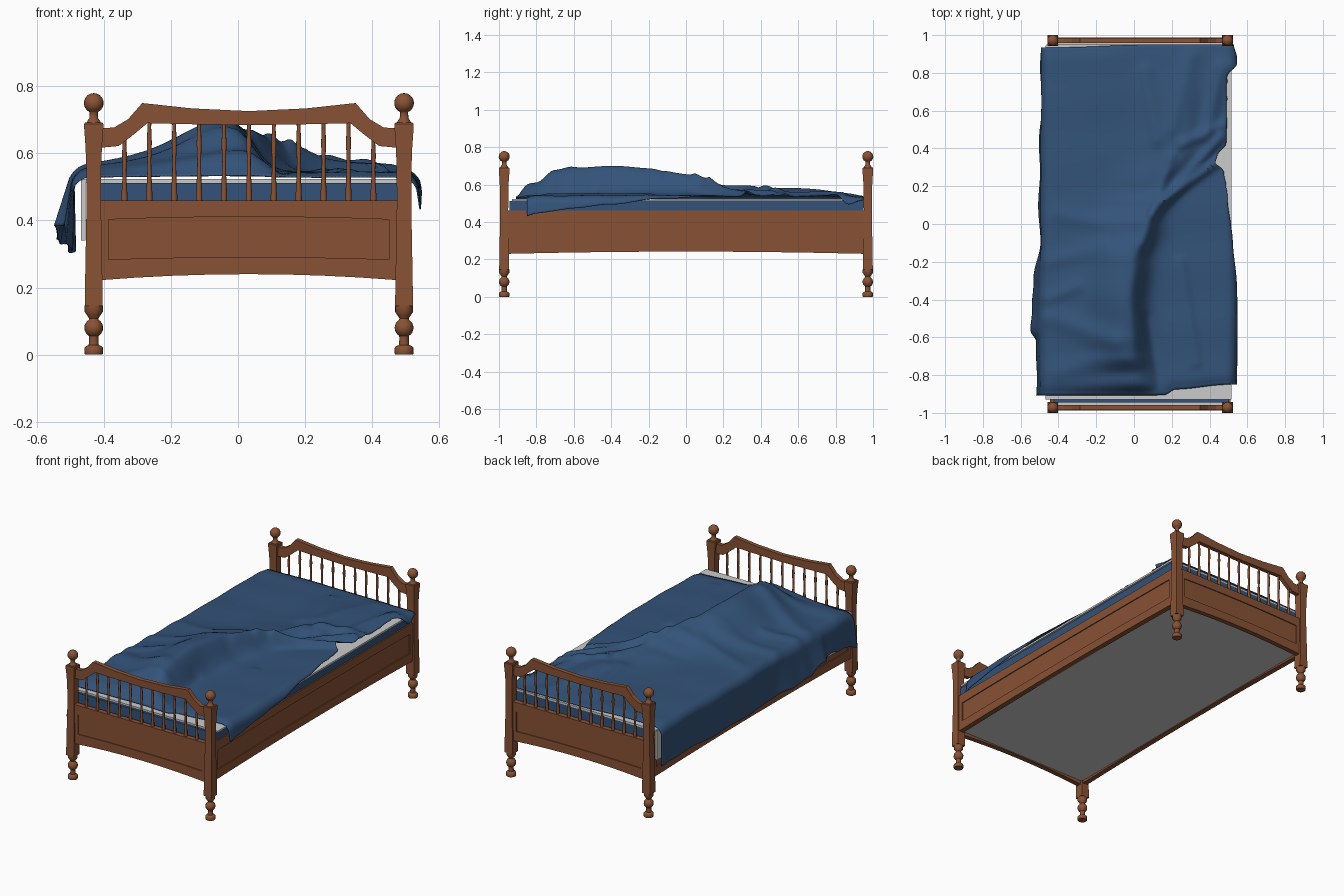
import bpy, bmesh, math

if "Cube" in bpy.data.objects:
    bpy.data.objects.remove(bpy.data.objects["Cube"])

CX = 0.0325          # frame centre in x
HX, HY = 0.4625, 0.972   # post offsets


def mat(name, col):
    m = bpy.data.materials.new(name)
    m.diffuse_color = (*col, 1)
    m.use_nodes = True
    m.node_tree.nodes["Principled BSDF"].inputs["Base Color"].default_value = m.diffuse_color
    return m


WOOD = mat("wood", (0.25, 0.085, 0.035))
BLUE = mat("blue_cloth", (0.033, 0.085, 0.19))


def make(name, verts, faces, material=None, smooth=None):
    me = bpy.data.meshes.new(name)
    me.from_pydata(verts, [], faces)
    bm = bmesh.new()
    bm.from_mesh(me)
    bmesh.ops.recalc_face_normals(bm, faces=bm.faces)
    bm.to_mesh(me)
    bm.free()
    ob = bpy.data.objects.new(name, me)
    bpy.context.collection.objects.link(ob)
    if material:
        me.materials.append(material)
    if smooth:
        bpy.ops.object.select_all(action='DESELECT')
        ob.select_set(True)
        bpy.context.view_layer.objects.active = ob
        bpy.ops.object.shade_smooth_by_angle(angle=math.radians(smooth))
    return ob


def lathe(name, prof, x, y, seg=16, smooth=40):
    # profile of (z, radius); four segments give a square section
    k, off = (math.sqrt(2), math.pi / 4) if seg == 4 else (1, 0)
    v = [(x + r * k * math.cos(off + 2 * math.pi * i / seg),
          y + r * k * math.sin(off + 2 * math.pi * i / seg), z) for z, r in prof for i in range(seg)]
    f = [(j * seg + i, j * seg + (i + 1) % seg, (j + 1) * seg + (i + 1) % seg, (j + 1) * seg + i)
         for j in range(len(prof) - 1) for i in range(seg)]
    f += [tuple(range(seg)), tuple(range(len(v) - seg, len(v)))]
    return make(name, v, f, WOOD, smooth)


def slab(name, lower, upper, centre, thick, along='x', material=WOOD):
    # strip between two edge lines [(pos, z)...], given thickness across
    v = []
    for (a, za), (b, zb) in zip(lower, upper):
        for p, z, s in ((a, za, -1), (b, zb, -1), (b, zb, 1), (a, za, 1)):
            c = centre + s * thick / 2
            v.append((p, c, z) if along == 'x' else (c, p, z))
    n = len(lower)
    f = [(j * 4 + i, j * 4 + (i + 1) % 4, j * 4 + 4 + (i + 1) % 4, j * 4 + 4 + i)
         for j in range(n - 1) for i in range(4)]
    f += [(0, 1, 2, 3), tuple(range(4 * n - 4, 4 * n))]
    return make(name, v, f, material)


def box(name, x0, x1, y0, y1, z0, z1, material=None):
    return slab(name, [(x0, z0), (x1, z0)], [(x0, z1), (x1, z1)], (y0 + y1) / 2, y1 - y0, 'x', material)


def interp(t, pts, soft=True):
    if t <= pts[0][0]:
        return pts[0][1]
    for (a, va), (b, vb) in zip(pts, pts[1:]):
        if t <= b:
            k = (t - a) / (b - a)
            return va + (vb - va) * (k * k * (3 - 2 * k) if soft else k)
    return pts[-1][1]


def ball(zc, r, a0, a1, n=8):
    return [(zc + r * math.sin(math.radians(a0 + (a1 - a0) * i / n)),
             max(0.001, r * math.cos(math.radians(a0 + (a1 - a0) * i / n)))) for i in range(n + 1)]


# posts with turned feet and ball finials
foot = [(0, .026), (.004, .028), (.02, .028), (.025, .024), (.029, .015), (.05, .014)] \
    + ball(.08, .028, -58, 58) + [(.108, .014), (.116, .019), (.128, .027), (.146, .027)]
column = [(.145, .0268), (.23, .0255), (.45, .0215), (.56, .0222), (.62, .0245), (.675, .0285), (.688, .0285), (.692, .025)]
finial = [(.69, .022), (.698, .018), (.705, .013), (.722, .012)] + ball(.75, .0295, -64, 90)
for sx, nx in ((-1, "left"), (1, "right")):
    for sy, ny in ((-1, "front"), (1, "back")):
        x, y = CX + sx * HX, sy * HY
        lathe(f"{ny}_{nx}_foot", foot, x, y)
        lathe(f"{ny}_{nx}_post", column, x, y, 4, 20)
        lathe(f"{ny}_{nx}_finial", finial, x, y)

# end boards: framed panel, spindles and shaped top rail
low = [(-.44, .617), (-.388, .622), (-.345, .655), (-.303, .69), (-.18, .687), (0, .684)]
top = [(-.44, .675), (-.402, .677), (-.36, .702), (-.318, .75), (-.17, .734), (0, .726)]


def mirrored(pts):
    return [(CX + x, z) for x, z in pts] + [(CX - x, z) for x, z in reversed(pts[:-1])]


def arch(half, z_end, z_mid, c=0, n=8):
    return [(c + half * t, z_mid + (z_end - z_mid) * t * t) for t in (2 * i / n - 1 for i in range(n + 1))]


for sy, ny in ((-1, "front"), (1, "back")):
    y = sy * HY
    slab(f"{ny}_top_rail", mirrored(low), mirrored(top), y, .026)
    slab(f"{ny}_panel", arch(.445, .24, .25, CX), arch(.445, .46, .46, CX), y, .018)
    slab(f"{ny}_upper_frame", arch(.445, .402, .411, CX), arch(.445, .46, .46, CX), y, .03)
    slab(f"{ny}_lower_frame", arch(.445, .222, .24, CX), arch(.445, .283, .291, CX), y, .03)
    for s in (-1, 1):
        slab(f"{ny}_panel_stile", [(CX + s * .445, .235), (CX + s * .418, .235)],
             [(CX + s * .445, .45), (CX + s * .418, .45)], y, .03)
    for i in range(11):
        dx = (i - 5) * .0742
        zt = interp(-abs(dx), low, False) + .012
        h = zt - .455
        lathe(f"{ny}_spindle", [(.455 + h * t, r) for t, r in
              ((0, .0095), (.1, .009), (.35, .0062), (.5, .0055), (.72, .0075), (.9, .0055), (1, .0065))], CX + dx, y, 10)

# side rails with framed panels
for sx, nx in ((-1, "left"), (1, "right")):
    x = CX + sx * HX
    slab(f"{nx}_rail_panel", arch(.955, .245, .25), arch(.955, .455, .455), x, .02, 'y')
    slab(f"{nx}_rail_upper", arch(.955, .403, .41), arch(.955, .462, .462), x, .032, 'y')
    slab(f"{nx}_rail_lower", arch(.955, .23, .242), arch(.955, .285, .291), x, .032, 'y')
    for s in (-1, 1):
        slab(f"{nx}_rail_stile", [(s * .955, .235), (s * .92, .235)], [(s * .955, .45), (s * .92, .45)], x, .032, 'y')

# base board, mattress and pale sheet draped over the left side
box("base_board", CX - .455, CX + .455, -.962, .962, .245, .262)
box("mattress", -.425, .503, -.945, .95, .262, .512, BLUE)
box("sheet_top", -.463, .515, -.93, .95, .512, .523)
box("sheet_drop", -.468, -.454, -.93, .945, .34, .521)

# rumpled blanket
CREST_X = [(-.9, .02), (-.6, -.02), (-.4, -.03), (-.2, -.01), (0, .05), (.2, .13), (.4, .26), (.95, .3)]
CREST_H = [(-.92, .04), (-.8, .06), (-.7, .115), (-.6, .135), (-.4, .15), (-.2, .138), (0, .1),
           (.1, .065), (.2, .042), (.5, .035), (.95, .005)]
LEFT_FLARE = [(-.9, .03), (-.62, .03), (-.56, .072), (-.45, .055), (-.3, .035), (-.1, .008), (.3, .01), (.6, 0)]
LEFT_DROP = [(-.9, .23), (-.74, .21), (-.66, .19), (-.58, .20), (-.4, .25), (0, .27), (.5, .27), (.93, .26)]
RIGHT_DROP = [(-.87, .12), (-.6, .09), (-.4, .07), (-.1, .035), (.15, .01), (.28, -.015), (.325, -.06), (.36, -.05),
              (.43, .0), (.78, .0), (.85, .07), (.93, .035)]
# soft folds: x0, y0, x1, y1, height, width
FOLDS = [(.10, .05, .46, .46, .028, .02), (.16, .12, .48, .36, .030, .016), (.05, -.1, .2, .36, .016, .02),
         (.12, .45, .06, .8, .014, .03), (.2, .5, .3, .88, .012, .03), (-.42, -.5, -.1, -.62, .018, .04),
         (-.45, -.2, -.15, -.12, .010, .03), (-.4, -.78, -.05, -.7, .014, .04), (-.4, .05, -.1, -.02, .008, .03),
         (.33, -.75, .25, -.2, .010, .02), (.13, -.85, .07, -.5, -.012, .02), (.38, .46, .46, .82, .024, .028),
         (-.46, -.4, -.3, -.33, .012, .025), (.25, .42, .47, .52, .018, .02)]


def fold(x, y, f):
    x0, y0, x1, y1, h, w = f
    dx, dy = x1 - x0, y1 - y0
    t = max(0, min(1, ((x - x0) * dx + (y - y0) * dy) / (dx * dx + dy * dy)))
    d2 = (x - x0 - t * dx) ** 2 + (y - y0 - t * dy) ** 2
    return h * math.exp(-d2 / (2 * w * w))


def height(x, y):
    d = x - interp(y, CREST_X)
    w = .145 if d < 0 else .055
    z = .541 + .017 * math.exp(-((x + .25) / .25) ** 2) - .008 * max(0, y)
    z += interp(y, CREST_H) * math.exp(-d * d / (2 * w * w)) + sum(fold(x, y, f) for f in FOLDS)
    return z + .003 * math.sin(9 * x + 13 * y) * math.sin(11 * x - 7 * y + 1)


NU, NV = 110, 120
verts = []
for j in range(NV + 1):
    v = -.9 + 1.835 * j / NV
    left, right = interp(v, LEFT_DROP), interp(v, RIGHT_DROP)
    for i in range(NU + 1):
        s = -.44 - left + (.93 + left + right) * i / NU
        x = max(-.44, min(.49, s))
        k = (v + .9) / 1.835
        y = v + (1 - k) ** 8 * interp(x, [(.08, -.008), (.16, -.005), (.22, .025), (.5, .05)])
        y += k ** 8 * interp(x, [(-.4, 0), (.1, .015)])
        z = height(x, v)
        # hems settle on to the sheet at the two ends
        e = math.exp(-((v + .9) / .035) ** 2) + .6 * math.exp(-((.935 - v) / .04) ** 2)
        z += (.528 - z) * min(.9, .9 * e)
        over, r, sign = (-.44 - s, .05, -1) if s < -.44 else (s - .49, .042, 1)
        if over > 0:
            a = min(over / r, math.pi / 2)
            x += sign * r * math.sin(a)
            drop = r * (1 - math.cos(a)) + max(0, over - r * math.pi / 2)
            z -= drop
            if sign < 0:
                x -= drop / .22 * (interp(v, LEFT_FLARE) + .005 * math.sin(v * 17))
            else:
                x += .15 * drop + .006 * math.sin(v * 5 + 3.8)
        verts.append((x, y, z))
W = NU + 1
faces = [(j * W + i, j * W + i + 1, (j + 1) * W + i + 1, (j + 1) * W + i) for j in range(NV) for i in range(NU)]
blanket = make("blanket", verts, faces, BLUE, 60)
sol = blanket.modifiers.new("thickness", 'SOLIDIFY')
sol.thickness = .004
sol.offset = 0
